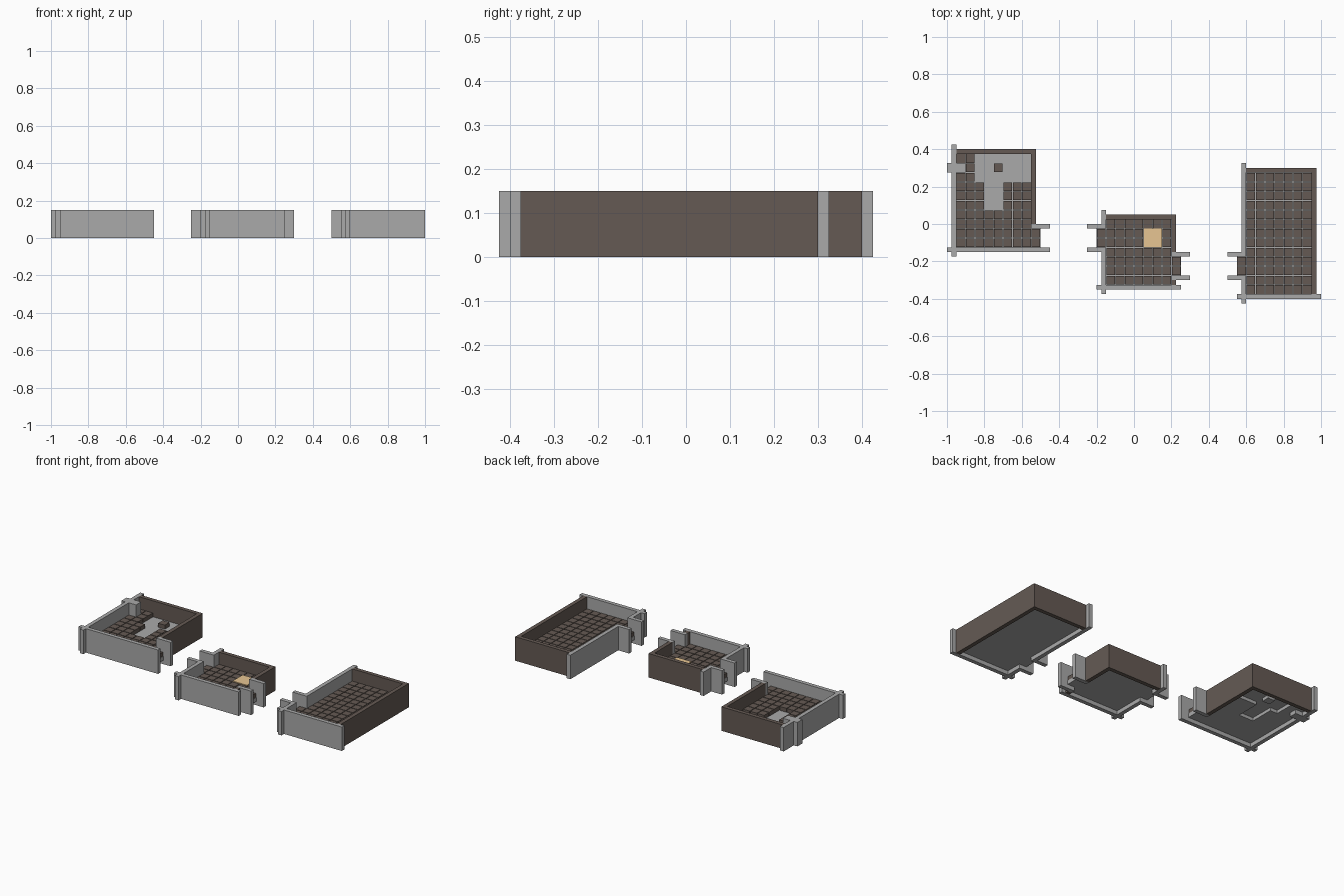
import bpy, bmesh

if "Cube" in bpy.data.objects:
    bpy.data.objects.remove(bpy.data.objects["Cube"])

H = 0.15      # wall height
T = 0.05      # tile pitch


def mat(name, c):
    m = bpy.data.materials.new(name)
    m.diffuse_color = (*c, 1)
    m.use_nodes = True
    m.node_tree.nodes["Principled BSDF"].inputs["Base Color"].default_value = m.diffuse_color
    return m


GREY = mat("stone_grey", (0.40, 0.40, 0.40))
BROWN = mat("dark_brown", (0.130, 0.102, 0.088))
TAN = mat("sand_tan", (0.80, 0.56, 0.29))


def boxes(name, items, material):
    """One object from boxes given as (x0, x1, y0, y1[, z0, z1])."""
    bm = bmesh.new()
    for b in items:
        x0, x1, y0, y1 = b[:4]
        z0, z1 = b[4:] if len(b) > 4 else (0, H)
        vs = bmesh.ops.create_cube(bm, size=1)["verts"]
        for v in vs:
            v.co = (x0 if v.co.x < 0 else x1,
                    y0 if v.co.y < 0 else y1,
                    z0 if v.co.z < 0 else z1)
    me = bpy.data.meshes.new(name)
    bm.to_mesh(me)
    bm.free()
    me.materials.append(material)
    ob = bpy.data.objects.new(name, me)
    bpy.context.collection.objects.link(ob)
    return ob


def floor(name, areas, skip=()):
    """Grey base slabs carrying slightly smaller brown paving blocks."""
    base, top = [], []
    for x0, x1, y0, y1 in areas:
        for i in range(round((x1 - x0) / T)):
            for j in range(round((y1 - y0) / T)):
                x, y = x0 + (i + .5) * T, y0 + (j + .5) * T
                if any(a < x < b and c < y < d for a, b, c, d in skip):
                    continue
                for lst, r, z0, z1 in ((base, 0.025, 0.025, 0.05),
                                       (top, 0.023, 0.05, 0.075)):
                    lst.append((x - r, x + r, y - r, y + r, z0, z1))
    boxes(name + "_base", base, GREY)
    boxes(name + "_paving", top, BROWN)


# left room: walls, side doorway, blocked passage
boxes("left_room_grey_walls", [
    (-0.975, -0.95, -0.175, 0.425),
    (-1.0, -0.45, -0.15, -0.125),
    (-0.55, -0.45, -0.025, 0.0),
    (-1.0, -0.9, 0.275, 0.325)], GREY)
boxes("left_room_brown_walls", [
    (-0.95, -0.525, 0.375, 0.4),
    (-0.55, -0.525, 0.0, 0.375)], BROWN)
pit = [(-0.85, -0.55, 0.225, 0.375), (-0.8, -0.7, 0.075, 0.225)]
floor("left_room_floor",
      [(-0.95, -0.55, -0.125, 0.375), (-0.55, -0.5, -0.125, -0.025)], pit)
# sunken grey floor with a single block
boxes("sunken_floor", [p + (0.045, 0.05) for p in pit], GREY)
floor("sunken_floor_block", [(-0.75, -0.7, 0.275, 0.325)])

# middle room: doorways on both sides
boxes("middle_room_grey_walls", [
    (-0.175, -0.15, 0.0, 0.075),
    (-0.175, -0.15, -0.375, -0.125),
    (-0.2, 0.25, -0.35, -0.325),
    (-0.25, -0.15, -0.025, 0.0),
    (-0.25, -0.15, -0.15, -0.125),
    (0.2, 0.3, -0.175, -0.15),
    (0.2, 0.3, -0.3, -0.275)], GREY)
boxes("middle_room_brown_walls", [
    (-0.15, 0.225, 0.025, 0.05),
    (0.2, 0.225, -0.15, 0.025),
    (0.2, 0.225, -0.325, -0.3)], BROWN)
floor("middle_room_floor",
      [(-0.15, 0.2, -0.325, 0.025), (-0.2, -0.15, -0.125, -0.025),
       (0.2, 0.25, -0.275, -0.175)])
boxes("sand_plate", [(0.05, 0.15, -0.125, -0.025, 0.075, 0.08)], TAN)

# right room: doorway on the left side
boxes("right_room_grey_walls", [
    (0.575, 0.6, -0.15, 0.325),
    (0.575, 0.6, -0.425, -0.3),
    (0.55, 1.0, -0.4, -0.375),
    (0.5, 0.6, -0.175, -0.15),
    (0.5, 0.6, -0.3, -0.275)], GREY)
boxes("right_room_brown_walls", [
    (0.6, 0.975, 0.275, 0.3),
    (0.95, 0.975, -0.375, 0.275)], BROWN)
floor("right_room_floor",
      [(0.6, 0.95, -0.375, 0.275), (0.55, 0.6, -0.275, -0.175)])
